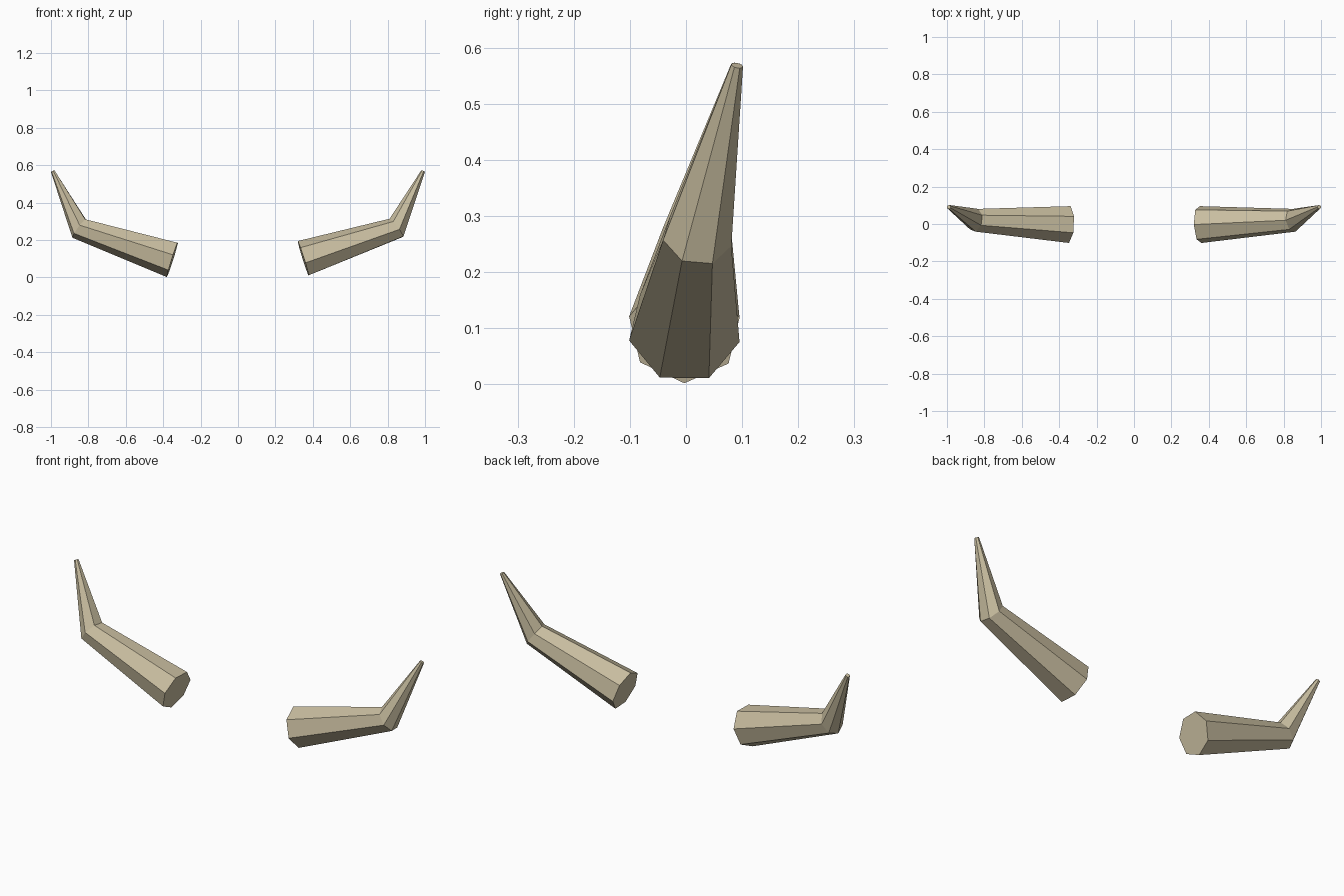
import bpy, bmesh, math
from mathutils import Vector

if "Cube" in bpy.data.objects:
    bpy.data.objects.remove(bpy.data.objects["Cube"])

SIDES = 7

horn_tan = bpy.data.materials.new("horn_tan")
horn_tan.diffuse_color = (0.58, 0.51, 0.35, 1)
horn_tan.use_nodes = True
horn_tan.node_tree.nodes["Principled BSDF"].inputs["Base Color"].default_value = horn_tan.diffuse_color

# centre, direction and radius of each cross-section: base, bend, tip
RINGS = [
    ((0.350, -0.003, 0.098), (0.950, 0.045, 0.300), 0.101),
    ((0.848, 0.020, 0.263), (0.800, 0.140, 0.590), 0.063),
    ((0.990, 0.091, 0.568), (0.414, 0.200, 0.889), 0.011),
]


def make_horn(name, side, phase):
    """Seven-sided tapered horn; side is +1 or -1, phase turns the polygon."""
    bm = bmesh.new()
    loops = []
    for c, d, r in RINGS:
        centre = Vector((c[0] * side, c[1], c[2]))
        n = Vector((d[0] * side, d[1], d[2])).normalized()
        up = Vector((-n.z * side, 0, n.x * side)).normalized()
        across = n.cross(up)
        loop = []
        for i in range(SIDES):
            a = phase + 2 * math.pi * i / SIDES
            loop.append(bm.verts.new(centre + r * (math.cos(a) * up + math.sin(a) * across)))
        loops.append(loop)
    # side walls
    for lo, hi in zip(loops, loops[1:]):
        for i in range(SIDES):
            j = (i + 1) % SIDES
            bm.faces.new((lo[i], lo[j], hi[j], hi[i]))
    # end caps
    bm.faces.new(loops[0][::-1])
    bm.faces.new(loops[-1])
    bmesh.ops.recalc_face_normals(bm, faces=bm.faces)
    mesh = bpy.data.meshes.new(name)
    bm.to_mesh(mesh)
    bm.free()
    mesh.materials.append(horn_tan)
    bpy.context.collection.objects.link(bpy.data.objects.new(name, mesh))


# ridge on top of one horn, ridge underneath the other
make_horn("right_horn", 1, 0)
make_horn("left_horn", -1, math.pi)
